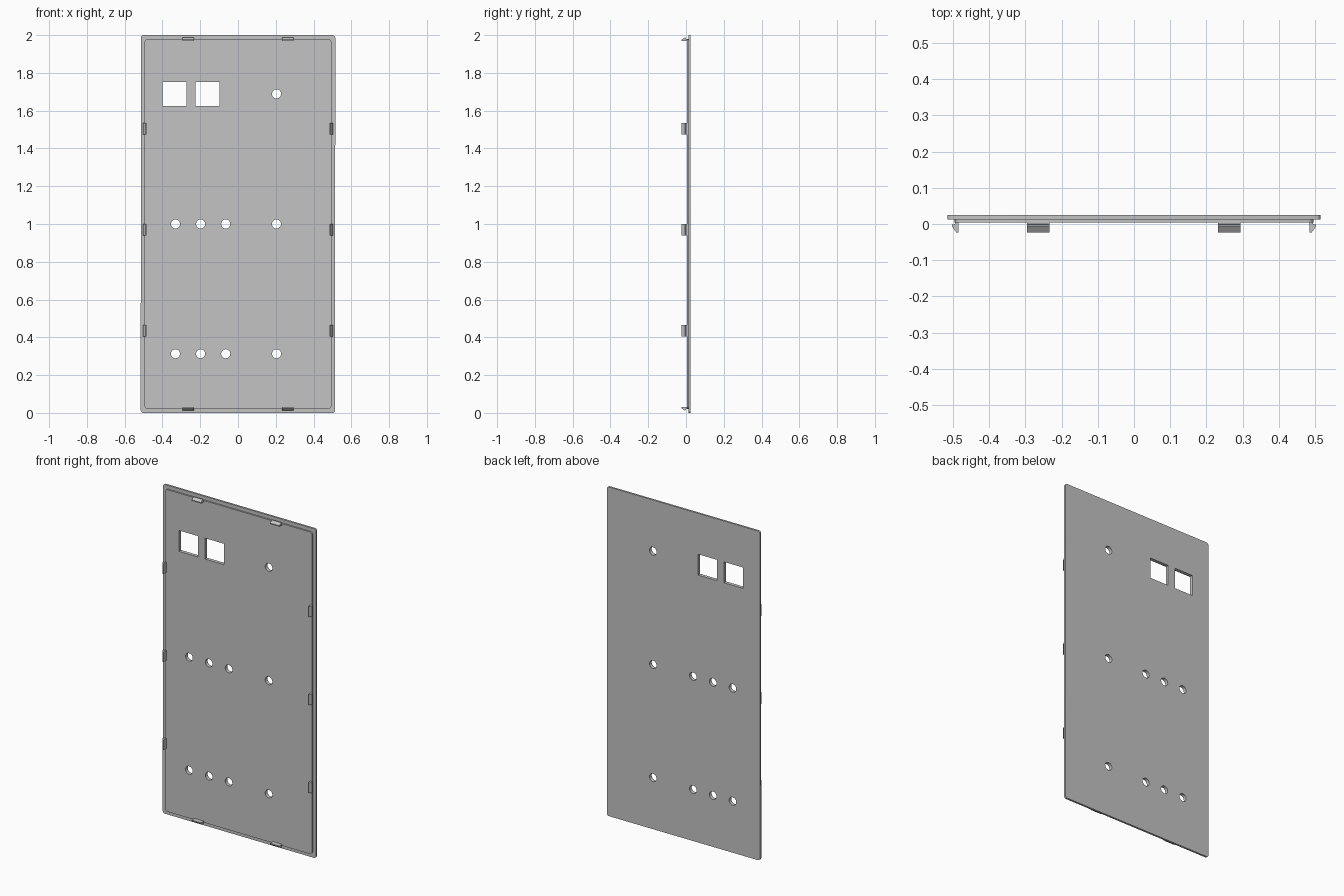
import bpy, bmesh, math

cube = bpy.data.objects.get("Cube")
if cube:
    bpy.data.objects.remove(cube, do_unlink=True)

grey = bpy.data.materials.new("light grey")
grey.use_nodes = True
colour = (0.55, 0.55, 0.55, 1)
grey.diffuse_color = colour
grey.node_tree.nodes["Principled BSDF"].inputs["Base Color"].default_value = colour


def prism(name, points, offset):
    """Extrude a closed outline by an offset vector."""
    bm = bmesh.new()
    face = bm.faces.new([bm.verts.new(p) for p in points])
    top = bmesh.ops.extrude_face_region(bm, geom=[face])["geom"]
    bmesh.ops.translate(bm, vec=offset, verts=[v for v in top if isinstance(v, bmesh.types.BMVert)])
    bmesh.ops.recalc_face_normals(bm, faces=bm.faces)
    mesh = bpy.data.meshes.new(name)
    bm.to_mesh(mesh)
    bm.free()
    mesh.materials.append(grey)
    obj = bpy.data.objects.new(name, mesh)
    bpy.context.collection.objects.link(obj)
    return obj


def slab(name, cx, cz, w, h, y0, y1, radius=0.0, steps=6):
    """Upright slab with rounded corners; a full radius gives a disc."""
    points = []
    for i, (sx, sz) in enumerate([(1, 1), (-1, 1), (-1, -1), (1, -1)]):
        ox, oz = cx + sx * (w / 2 - radius), cz + sz * (h / 2 - radius)
        for k in range(steps if radius else 1):
            a = math.pi / 2 * (i + k / steps)
            points.append((ox + radius * math.cos(a), y0, oz + radius * math.sin(a)))
    return prism(name, points, (0, y1 - y0, 0))


def combine(target, tool, operation):
    mod = target.modifiers.new("combine", 'BOOLEAN')
    mod.operation, mod.object, mod.solver = operation, tool, 'EXACT'
    bpy.context.view_layer.objects.active = target
    bpy.ops.object.modifier_apply(modifier=mod.name)
    bpy.data.objects.remove(tool, do_unlink=True)


# Panel with a raised inner step on its front
panel = slab("panel", 0, 1, 1.03, 2, 0.013, 0.025, 0.015)
step = slab("step", 0, 1, 0.99, 1.957, 0.004, 0.02, 0.018)
combine(panel, step, 'UNION')

# Two square windows
for x in (-0.336, -0.162):
    combine(panel, slab("window_cutter", x, 1.688, 0.127, 0.127, -0.1, 0.1), 'DIFFERENCE')

# Round holes
rows = {0.313: (-0.331, -0.198, -0.065, 0.204),
        1.0: (-0.331, -0.198, -0.065, 0.204),
        1.689: (0.204,)}
for z, columns in rows.items():
    for x in columns:
        combine(panel, slab("hole_cutter", x, z, 0.048, 0.048, -0.1, 0.1, 0.024, 8), 'DIFFERENCE')

# Snap hooks: (inward distance from the hook tip, y)
HOOK = [(0.009, 0.008), (0.009, 0.0), (0.0, -0.002), (0.0, -0.006),
        (0.012, -0.023), (0.018, -0.023), (0.019, 0.008)]
LENGTH = 0.062
for side, s in (("left", 1), ("right", -1)):
    for i, z in enumerate((0.435, 0.97, 1.505)):
        prism(f"{side}_hook_{i + 1}", [(s * (0.503 - d), y, z - LENGTH / 2) for d, y in HOOK],
              (0, 0, LENGTH))
for side, s in (("top", 1), ("bottom", -1)):
    for i, x in enumerate((-0.264, 0.263)):
        prism(f"{side}_hook_{i + 1}", [(x - LENGTH / 2, y, 1 + s * (0.988 - d)) for d, y in HOOK],
              (LENGTH, 0, 0))

# Smooth hole walls and corners, keep the edges sharp
bpy.ops.object.select_all(action='DESELECT')
panel.select_set(True)
bpy.context.view_layer.objects.active = panel
bpy.ops.object.shade_smooth_by_angle(angle=math.radians(30))
